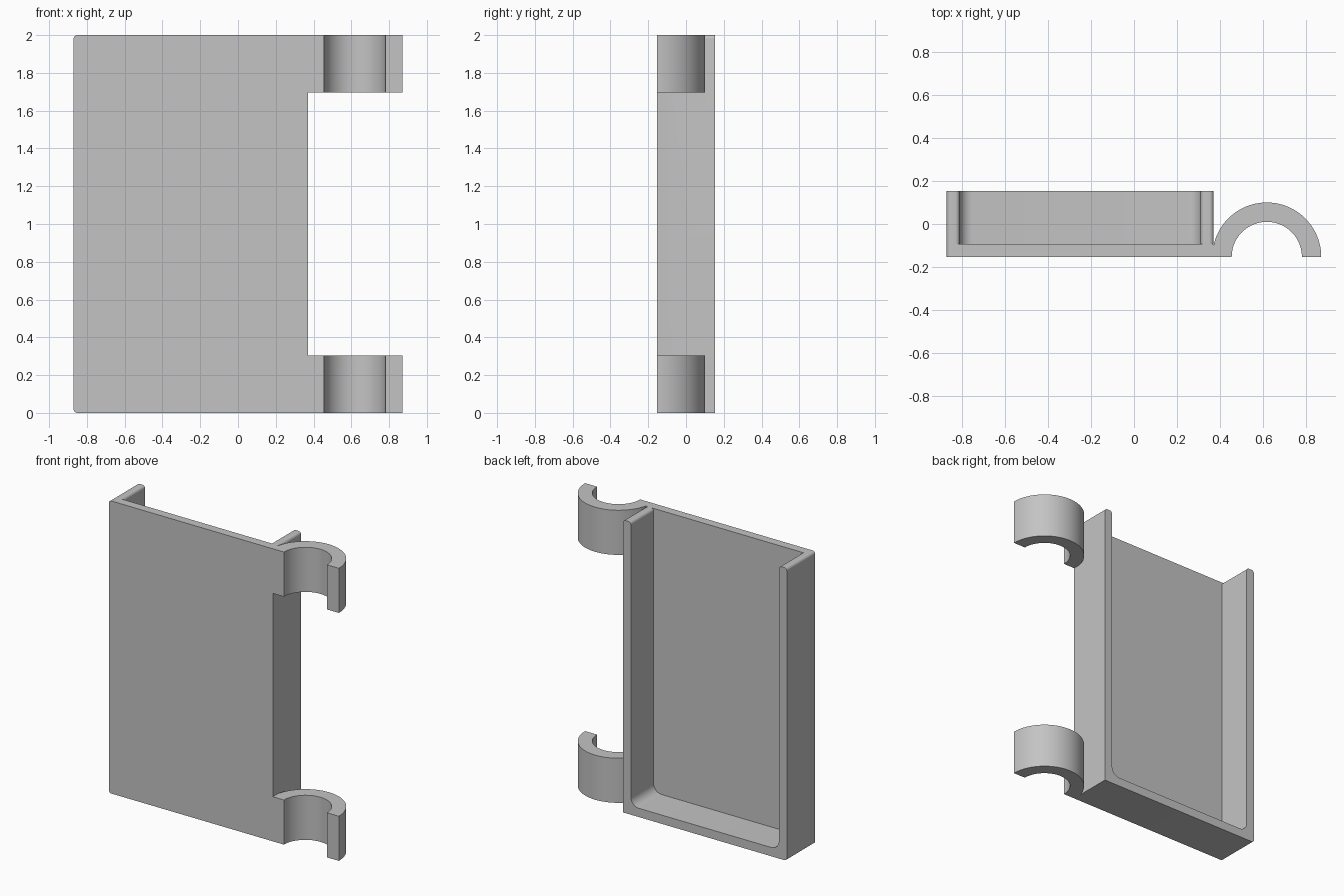
import bpy
import bmesh
from math import cos, sin, pi
from mathutils import Vector

cube = bpy.data.objects.get("Cube")
if cube:
    bpy.data.objects.remove(cube, do_unlink=True)

# Main dimensions
LEFT, RIGHT, TOP = -0.87, 0.37, 2.0
FRONT, BACK = -0.153, 0.153
WALL = 0.06
EDGE_R, FILLET_R = 0.02, 0.06
CLIP_X, CLIP_OUTER, CLIP_INNER, CLIP_H = 0.617, 0.253, 0.163, 0.305

grey = bpy.data.materials.new("light grey")
grey.use_nodes = True
grey.diffuse_color = (0.55, 0.55, 0.55, 1)
grey.node_tree.nodes["Principled BSDF"].inputs["Base Color"].default_value = (0.55, 0.55, 0.55, 1)


def rounded(corners, steps=8):
    """Outline of square corners (u, v, radius) with arcs in place of corners."""
    points = []
    for i, (u, v, r) in enumerate(corners):
        p = Vector((u, v))
        if r == 0:
            points.append(p)
            continue
        to_prev = (Vector(corners[i - 1][:2]) - p).normalized()
        to_next = (Vector(corners[(i + 1) % len(corners)][:2]) - p).normalized()
        centre = p + (to_prev + to_next) * r
        for k in range(steps + 1):
            t = pi / 2 * k / steps
            points.append(centre - (to_next * cos(t) + to_prev * sin(t)) * r)
    return points


def prism(name, outline, place, start, end):
    """Extrude an outline between two depths; place maps (u, v, depth) to xyz."""
    bm = bmesh.new()
    face = bm.faces.new([bm.verts.new(place(u, v, start)) for u, v in outline])
    ext = bmesh.ops.extrude_face_region(bm, geom=[face])
    moved = [g for g in ext["geom"] if isinstance(g, bmesh.types.BMVert)]
    shift = Vector(place(0, 0, end)) - Vector(place(0, 0, start))
    bmesh.ops.translate(bm, verts=moved, vec=shift)
    bmesh.ops.recalc_face_normals(bm, faces=bm.faces)
    mesh = bpy.data.meshes.new(name)
    bm.to_mesh(mesh)
    bm.free()
    mesh.materials.append(grey)
    obj = bpy.data.objects.new(name, mesh)
    bpy.context.collection.objects.link(obj)
    return obj


def along_y(u, v, d):
    return (u, d, v)


def along_z(u, v, d):
    return (u, v, d)


# Flat front plate
plate = prism("tray_with_clips", rounded([
    (LEFT, 0, EDGE_R), (RIGHT, 0, 0), (RIGHT, TOP, 0), (LEFT, TOP, EDGE_R),
]), along_y, FRONT, FRONT + WALL)

# U-shaped rim, open at the top
rim = prism("rim", rounded([
    (LEFT, 0, EDGE_R), (RIGHT, 0, 0),
    (RIGHT, TOP, EDGE_R), (RIGHT - WALL, TOP, EDGE_R),
    (RIGHT - WALL, WALL, FILLET_R), (LEFT + WALL, WALL, FILLET_R),
    (LEFT + WALL, TOP, EDGE_R), (LEFT, TOP, EDGE_R),
]), along_y, FRONT + WALL / 2, BACK)

# Half-ring clips at the top and bottom of the left side
angles = [pi * k / 48 for k in range(49)]
ring = [(CLIP_X + CLIP_OUTER * cos(a), FRONT + CLIP_OUTER * sin(a)) for a in angles]
ring += [(CLIP_X + CLIP_INNER * cos(a), FRONT + CLIP_INNER * sin(a)) for a in reversed(angles)]
clips = [prism(name, ring, along_z, z, z + CLIP_H)
         for name, z in (("lower_clip", 0), ("upper_clip", TOP - CLIP_H))]

# Fuse everything into one solid
bpy.ops.object.select_all(action="DESELECT")
bpy.context.view_layer.objects.active = plate
plate.select_set(True)
for part in [rim] + clips:
    union = plate.modifiers.new("union", "BOOLEAN")
    union.operation = "UNION"
    union.solver = "EXACT"
    union.object = part
    bpy.ops.object.modifier_apply(modifier=union.name)
    bpy.data.objects.remove(part, do_unlink=True)

bpy.ops.object.shade_smooth_by_angle(angle=pi / 6)
